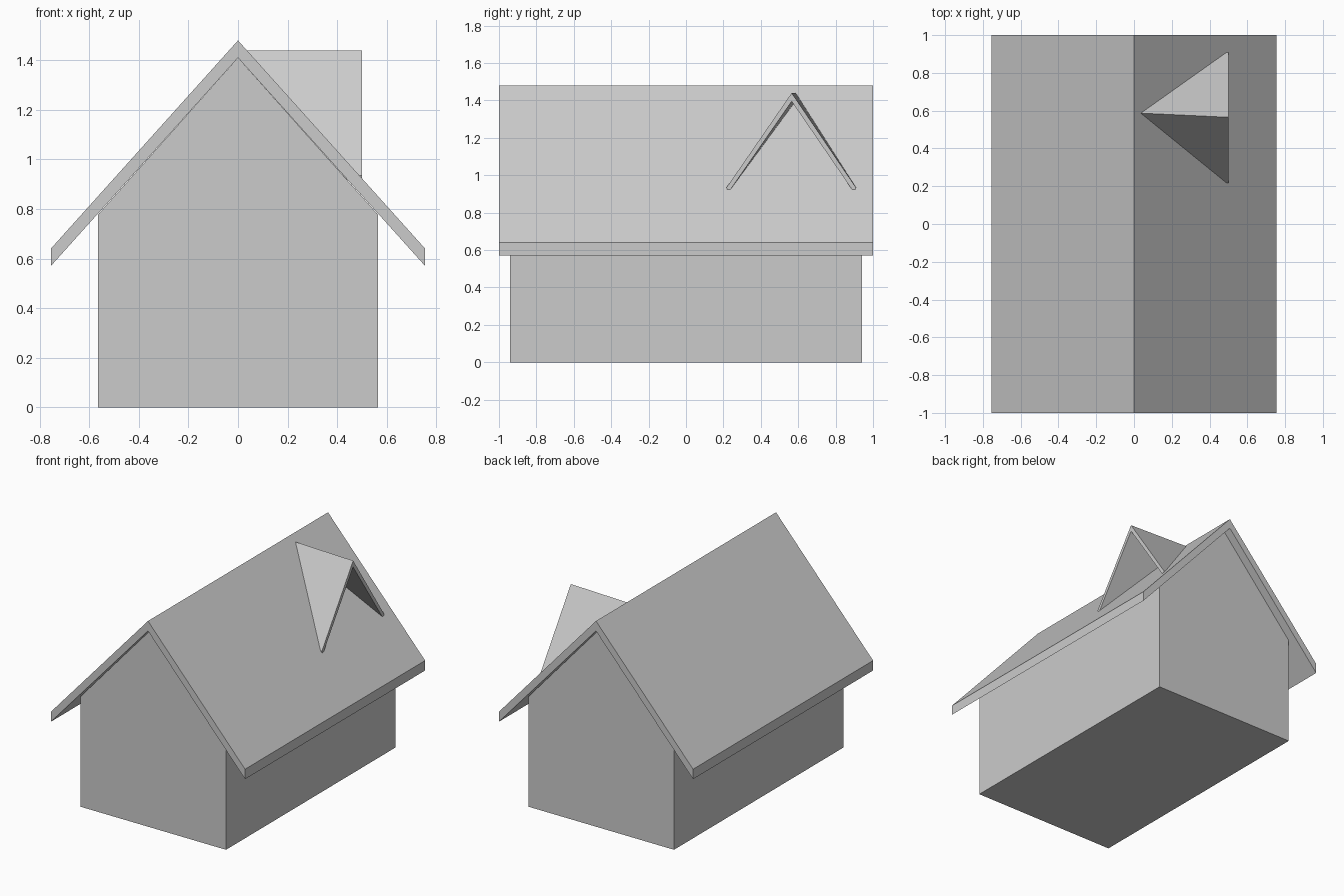
import bpy

if "Cube" in bpy.data.objects:
    bpy.data.objects.remove(bpy.data.objects["Cube"])

grey = bpy.data.materials.new("plain grey")
grey.diffuse_color = (0.6, 0.6, 0.6, 1)
grey.use_nodes = True
grey.node_tree.nodes["Principled BSDF"].inputs["Base Color"].default_value = grey.diffuse_color


def prism(name, start, end):
    """Closed solid between two matching end profiles."""
    n = len(start)
    faces = [tuple(range(n)), tuple(reversed(range(n, 2 * n)))]
    faces += [(i, i + n, (i + 1) % n + n, (i + 1) % n) for i in range(n)]
    mesh = bpy.data.meshes.new(name)
    mesh.from_pydata(start + end, [], faces)
    mesh.materials.append(grey)
    obj = bpy.data.objects.new(name, mesh)
    bpy.context.collection.objects.link(obj)


def along_y(name, profile, half):
    prism(name, [(x, -half, z) for x, z in profile],
          [(x, half, z) for x, z in profile])


# Gabled walls with a closed floor
along_y("house_walls", [(-0.565, 0), (0.565, 0), (0.565, 0.777),
                        (0, 1.41), (-0.565, 0.777)], 0.94)

# Overhanging main roof with plumb-cut eaves
along_y("main_roof", [(-0.755, 0.57), (0, 1.41), (0.755, 0.57),
                      (0.755, 0.64), (0, 1.48), (-0.755, 0.64)], 1.0)

# Dormer roof, its ridge slightly skewed towards the back
chevron = [(-0.33, 0.92), (0, 1.395), (0.325, 0.92), (0.34, 0.92),
           (0.343, 0.935), (0, 1.44), (-0.348, 0.935), (-0.345, 0.922)]
prism("dormer_roof", [(0.5, 0.565 + y, z) for y, z in chevron],
      [(0.03, 0.587 + y, z) for y, z in chevron])
